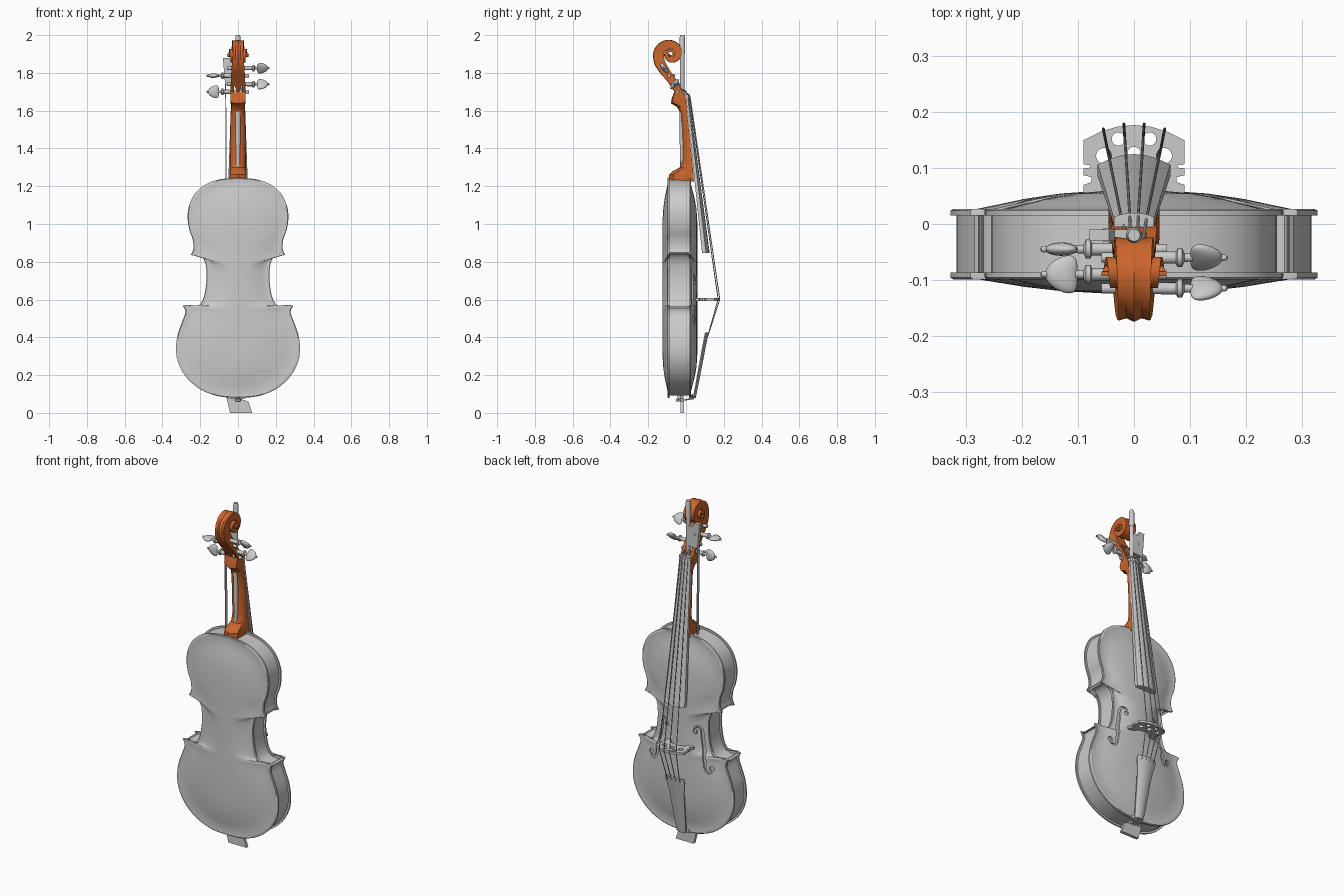
import bpy, bmesh, math
from mathutils import Vector, Matrix

if "Cube" in bpy.data.objects:
    bpy.data.objects.remove(bpy.data.objects["Cube"])

orange = bpy.data.materials.new("orange_varnish")
orange.diffuse_color = (0.6, 0.13, 0.025, 1)
orange.use_nodes = True
orange.node_tree.nodes["Principled BSDF"].inputs["Base Color"].default_value = orange.diffuse_color


def add(name, bm, mat=None):
    bmesh.ops.remove_doubles(bm, verts=bm.verts, dist=1e-5)
    bmesh.ops.recalc_face_normals(bm, faces=bm.faces)
    me = bpy.data.meshes.new(name)
    bm.to_mesh(me)
    bm.free()
    ob = bpy.data.objects.new(name, me)
    bpy.context.collection.objects.link(ob)
    if mat:
        me.materials.append(mat)
    return ob


def loft(name, rings, cap=True, mat=None):
    bm = bmesh.new()
    vs = [[bm.verts.new(p) for p in r] for r in rings]
    n = len(rings[0])
    for a, b in zip(vs, vs[1:]):
        for i in range(n):
            j = (i + 1) % n
            bm.faces.new((a[i], a[j], b[j], b[i]))
    if cap:
        bm.faces.new(vs[0][::-1])
        bm.faces.new(vs[-1])
    return add(name, bm, mat)


def prism(name, pts, a, b, axis):
    put = {'X': lambda d, p: (d, p[0], p[1]), 'Y': lambda d, p: (p[0], d, p[1]),
           'Z': lambda d, p: (p[0], p[1], d)}[axis]
    return loft(name, [[put(d, p) for p in pts] for d in (a, b)])


def circle(cx, cy, r, n=16):
    return [(cx + r * math.cos(2 * math.pi * i / n), cy + r * math.sin(2 * math.pi * i / n)) for i in range(n)]


def lathe(name, prof, to3d):
    return loft(name, [[to3d(h, *p) for p in circle(0, 0, r)] for h, r in prof])


def bake(ob):
    bpy.context.view_layer.update()
    dg = bpy.context.evaluated_depsgraph_get()
    return bpy.data.meshes.new_from_object(ob.evaluated_get(dg))


def cut(ob, cutter):
    m = ob.modifiers.new("cut", 'BOOLEAN')
    m.object, m.solver, m.operation = cutter, 'EXACT', 'DIFFERENCE'
    me = bake(ob)
    ob.modifiers.clear()
    ob.data = me
    bpy.data.objects.remove(cutter)


def from_curve(name, splines, dims, cyclic=False, **kw):
    cu = bpy.data.curves.new(name, 'CURVE')
    cu.dimensions = dims
    for k, v in kw.items():
        setattr(cu, k, v)
    for pts in splines:
        s = cu.splines.new('POLY')
        s.points.add(len(pts) - 1)
        for q, p in zip(s.points, pts):
            q.co = (*p, 0, 1) if len(p) == 2 else (*p, 1)
        s.use_cyclic_u = cyclic
    tmp = bpy.data.objects.new(name + "_curve", cu)
    bpy.context.collection.objects.link(tmp)
    me = bake(tmp)
    bpy.data.objects.remove(tmp)
    ob = bpy.data.objects.new(name, me)
    bpy.context.collection.objects.link(ob)
    return ob


def tube(name, pts, r):
    return from_curve(name, [pts], '3D', bevel_depth=r, bevel_resolution=2, use_fill_caps=True)


def smooth(p, n=3):
    out = []
    for i in range(len(p) - 1):
        a, b, c, d = [Vector(p[min(max(j, 0), len(p) - 1)]) for j in (i - 1, i, i + 1, i + 2)]
        for k in range(n):
            t = k / n
            out.append(tuple(0.5 * (2 * b + (c - a) * t + (2 * a - 5 * b + 4 * c - d) * t * t
                                    + (3 * b - a - 3 * c + d) * t ** 3)))
    return out + [tuple(p[-1])]


# Body outline: lower bout, waist, upper bout (right half)
lower = [(0, .08), (.1, .087), (.2, .125), (.275, .19), (.318, .27), (.328, .345), (.318, .42),
         (.293, .49), (.278, .535), (.292, .567)]
waist = [(.272, .572), (.24, .563), (.205, .572), (.182, .61), (.17, .67), (.166, .73), (.172, .79),
         (.19, .825), (.213, .838), (.232, .832)]
upper = [(.25, .838), (.236, .87), (.24, .92), (.258, .97), (.267, 1.035), (.258, 1.1), (.225, 1.165),
         (.165, 1.213), (.09, 1.238), (0, 1.245)]
right = smooth(lower) + smooth(waist) + smooth(upper)
n = len(right)
outline = right + [(-x, z) for x, z in right[-2:0:-1]]
spine = [.34 + .64 * i / (n - 1) for i in range(n)]
spine += spine[-2:0:-1]


# Arched plates
def plate(name, y0, s, rise):
    prof = [(0, .009), (.015, .012), (.05, .0115), (.12, .0105), (.25, .0105 + .25 * rise),
            (.4, .0105 + .55 * rise), (.6, .0105 + .83 * rise), (.8, .0105 + .96 * rise), (1, .0105 + rise)]
    under = [(t, max(0, h - .0105)) for t, h in prof if t == 0 or t > .1]
    rings = [[(x * (1 - t), y0 + s * (h if t else max(h, 0)), z + (c - z) * t)
              for (x, z), c in zip(outline, spine)] for t, h in under[::-1] + prof]
    return loft(name, rings, cap=False)


top_plate = plate("top_plate", .015, 1, .035)
plate("back_plate", -.087, -1, .027)

# Sound holes cut through the top plate
stem = smooth([(.088, .695), (.092, .716), (.110, .724), (.126, .708), (.132, .66), (.142, .60), (.152, .54),
               (.157, .497), (.170, .474), (.190, .474), (.200, .497)])
for s in (1, -1):
    sides = [[], []]
    for i, p in enumerate(stem):
        d = Vector(stem[min(i + 1, len(stem) - 1)]) - Vector(stem[max(i - 1, 0)])
        d.normalize()
        w = .004 + .005 * math.sin(math.pi * i / (len(stem) - 1)) ** 2
        sides[0].append((s * (p[0] - d.y * w), p[1] + d.x * w))
        sides[1].append((s * (p[0] + d.y * w), p[1] - d.x * w))
    for pts in (sides[0] + sides[1][::-1], circle(s * .092, .692, .012), circle(s * .196, .5, .015)):
        cut(top_plate, prism("hole_cutter", pts, -.02, .12, 'Y'))


# Ribs
def inset(d):
    out = []
    for i, p in enumerate(outline):
        a, b = outline[i - 1], outline[(i + 1) % len(outline)]
        t = Vector((b[0] - a[0], b[1] - a[1])).normalized()
        out.append((p[0] - t.y * d, p[1] + t.x * d))
    return out


rib = [[(x, y, z) for x, z in inset(d)] for d, y in
       ((.011, -.089), (.011, .017), (.016, .017), (.016, -.089), (.011, -.089))]
loft("ribs", rib, cap=False)

# Neck, pegbox and scroll: back point, front point, half width, roundness
secs = [((-.09, 1.225), (.042, 1.225), .046, .4), ((-.09, 1.262), (.04, 1.26), .046, .5),
        ((-.07, 1.28), (.038, 1.275), .045, .7), ((-.032, 1.3), (.036, 1.3), .043, 1),
        ((-.018, 1.34), (.032, 1.34), .042, 1), ((-.02, 1.5), (.016, 1.5), .04, 1),
        ((-.03, 1.59), (.006, 1.6), .038, 1), ((-.05, 1.622), (.002, 1.63), .038, .8),
        ((-.08, 1.638), (0, 1.655), .039, .4), ((-.077, 1.66), (-.003, 1.672), .04, .1),
        ((-.062, 1.7), (-.015, 1.695), .04, 0), ((-.098, 1.755), (-.043, 1.745), .038, 0),
        ((-.138, 1.8), (-.073, 1.795), .036, 0), ((-.165, 1.84), (-.1, 1.838), .033, 0),
        ((-.173, 1.872), (-.115, 1.872), .03, 0)]
for i in range(61):
    a = 4 * math.pi * i / 60
    r = .095 * math.exp(-.157 * a)
    at = lambda q: (-.08 - q * math.cos(a), 1.9 + q * math.sin(a))
    secs.append((at(r), at(r * .39), .027 + .031 * (a / (4 * math.pi)), 0))
boxy = [(1, 0), (1, .5), (1, .96), (.5, .89), (0, 1)]
roundy = [(1, 0), (1, .3), (.86, .65), (.5, .92), (0, 1)]
rings = []
for O, I, w, k in secs:
    half = []
    for (u0, v0), (u1, v1) in zip(boxy, roundy):
        u, v = u0 + (u1 - u0) * k, v0 + (v1 - v0) * k
        half.append((u * w, I[0] + (O[0] - I[0]) * v, I[1] + (O[1] - I[1]) * v))
    rings.append(half + [(-x, y, z) for x, y, z in half[-2::-1]])
neck = loft("neck_and_scroll", rings, mat=orange)
cut(neck, prism("slot_cutter", [(.003, 1.707), (-.061, 1.822), (-.112, 1.794), (-.049, 1.679)], -.022, .022, 'X'))


# Fingerboard, nut, tailpiece, saddle
def arched(z, w, y0, y1, crown):
    arc = [(w * c / 6, y1 + (crown - y1) * (1 - (c / 6) ** 2), z) for c in range(6, -7, -2)]
    return [(-w, y0, z), (w, y0, z)] + arc


loft("fingerboard", [arched(1.665, .036, 0, .01, .017), arched(.847, .065, .085, .106, .125)])
loft("nut", [arched(1.685, .036, -.005, .013, .02), arched(1.665, .036, -.005, .013, .02)])
loft("tailpiece", [arched(.425, .058, .1, .106, .12), arched(.405, .063, .096, .102, .116),
                   arched(.33, .048, .082, .088, .101), arched(.12, .033, .044, .05, .06),
                   arched(.08, .027, .036, .042, .052)])
loft("saddle", [arched(.097, .04, .015, .03, .036), arched(.076, .04, .015, .03, .036)])

# Bridge with cut-outs
half = [(.04, .08), (.052, .064), (.045, .045), (.09, .045), (.09, .07), (.076, .075), (.076, .084), (.09, .087),
        (.09, .099), (.078, .101), (.078, .105), (.09, .107), (.09, .15), (.06, .165), (.03, .174)]
rim = [(0, .088)] + half + [(0, .177)] + [(-x, y) for x, y in half[::-1]]
holes = [circle(x, y, r) for x, y, r in ((0, .125, .013), (.028, .152, .012), (-.028, .152, .012),
                                         (.054, .122, .014), (-.054, .122, .014))]
bridge = from_curve("bridge", [rim] + holes, '2D', True, fill_mode='BOTH', extrude=.007)
bridge.location.z = .6

# Strings and tail cord
peg_at = [(-.045, 1.70), (-.09, 1.785), (-.115, 1.825), (-.06, 1.74)]
for i, k in enumerate((-1, -.33, .33, 1)):
    x = .055 * k
    yb = .18 - 3.3 * x * x
    y, z = peg_at[i]
    tube(f"string_{i + 1}", [(.012 * k, y + .01, z), (.024 * k, .022 - .004 * k * k, 1.675), (x, yb, .6),
                             (.04 * k, .116, .41), (.04 * k, .1, .40)], .0025)
tube("tail_cord", [(.014, .046, .1), (.014, .038, .075), (.01, .0, .07), (0, -.05, .068), (-.01, .0, .07),
                   (-.014, .038, .075), (-.014, .046, .1)], .004)
lathe("end_button", [(.06, .012), (.064, .017), (.072, .017), (.076, .01), (.1, .01)],
      lambda h, a, b: (a, -.035 + b, h))

# Tuning pegs
shank = [(-.058, .009), (.06, .011), (.075, .011), (.078, .017), (.086, .017), (.09, .008), (.105, .007)]
for i, ((y, z), s, ang) in enumerate(zip(peg_at, (-1, -1, 1, 1), (0, 90, 35, -40))):
    M = Matrix.Translation((0, y, z)) @ Matrix.Diagonal((s, 1, 1, 1)) @ Matrix.Rotation(math.radians(ang), 4, 'X')
    lathe(f"peg_shank_{i + 1}", shank, lambda h, a, b: M @ Vector((h, a, b)))
    bm = bmesh.new()
    bmesh.ops.create_uvsphere(bm, u_segments=20, v_segments=12, radius=1)
    for v in bm.verts:
        X, Y, Z = v.co
        v.co = M @ Vector((.13 + .029 * X - .014 * Z * Z, .012 * Y, .034 * Z))
    add(f"peg_head_{i + 1}", bm)
    lathe(f"peg_tip_{i + 1}", [(.15, .004), (.16, .006), (.165, .005), (.168, .001)],
          lambda h, a, b: M @ Vector((h, a, b)))

# Bow running lengthwise behind the neck and through the body
lathe("bow_stick", [(.03, .007), (.8, .009), (1.42, .011), (1.421, .0135), (1.62, .0135), (1.621, .011),
                    (1.9, .012), (1.901, .0145), (1.985, .0145), (2, .011)], lambda h, a, b: (a, -.02 + b, h))
prism("bow_head", [(-.06, .075), (-.042, 0), (.075, 0), (.055, .06), (.01, .075)], -.029, -.011, 'Y')
prism("bow_frog", [(0, 1.74), (-.06, 1.735), (-.07, 1.76), (-.08, 1.88), (-.045, 1.88), (-.035, 1.855),
                   (0, 1.855)], -.03, -.01, 'Y')
prism("frog_eye", circle(-.045, 1.81, .01), -.032, -.008, 'Y')
prism("bow_hair", [(-.068, 1.75), (-.058, .06), (-.053, .06), (-.063, 1.75)], -.028, -.012, 'Y')

# Smooth shading with sharp edges kept
for ob in bpy.context.scene.objects:
    ob.select_set(ob.type == 'MESH')
bpy.context.view_layer.objects.active = neck
bpy.ops.object.shade_smooth_by_angle(angle=math.radians(35))
